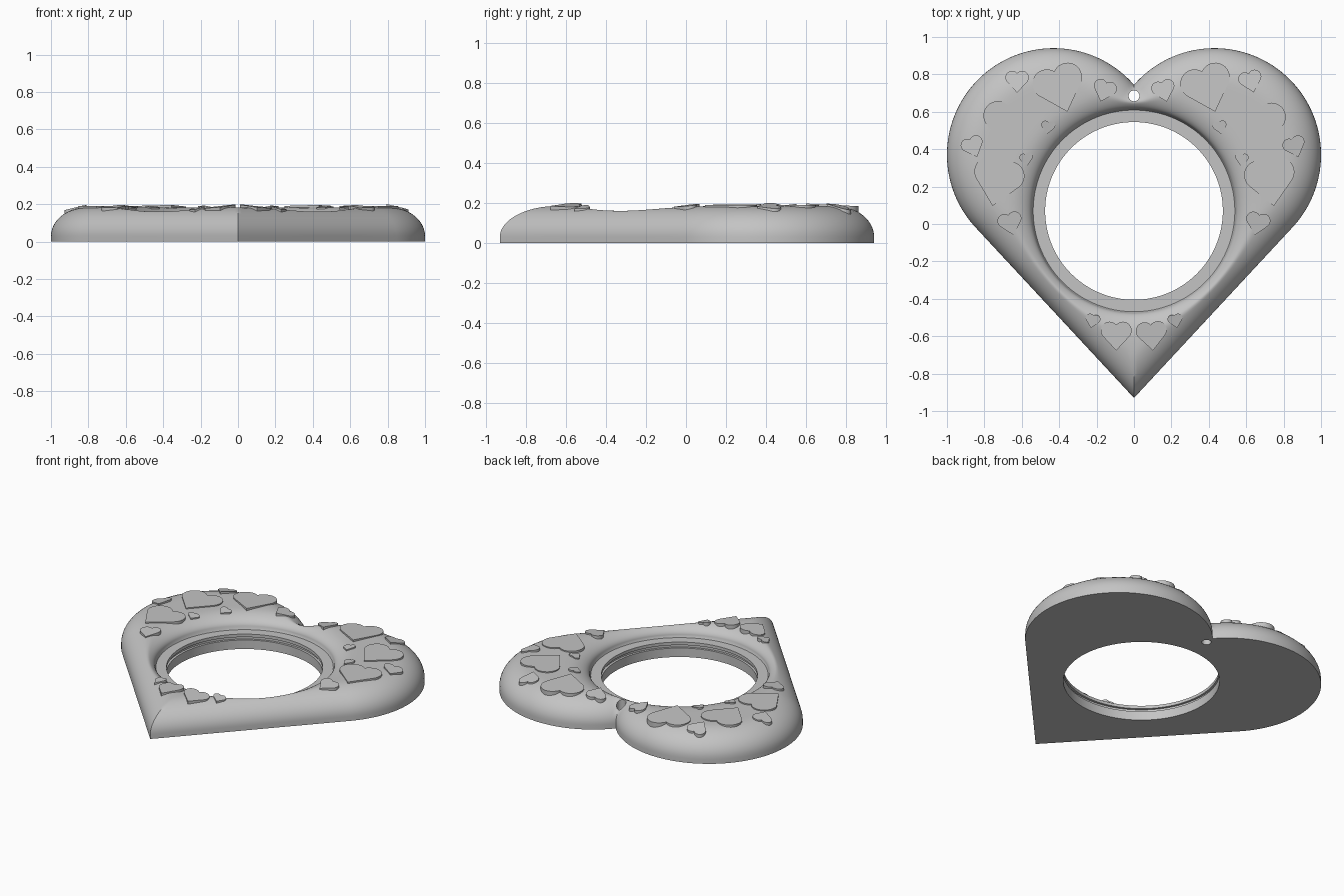
import bpy, bmesh, math
from mathutils import Vector

if "Cube" in bpy.data.objects:
    bpy.data.objects.remove(bpy.data.objects["Cube"])

# Main dimensions
LOBE = Vector((0.43, 0.37))
LOBE_R = 0.57
TIP = Vector((0, -0.93))
NOTCH = Vector((0, LOBE.y + math.sqrt(LOBE_R**2 - LOBE.x**2)))
RING = Vector((0, 0.07))
RING_R, HOLE_R = 0.545, 0.475
LEDGE_Z = 0.1

# Where the straight side meets the round lobe
to_tip = TIP - LOBE
END_ANGLE = math.atan2(to_tip.y, to_tip.x) + math.acos(LOBE_R / to_tip.length)
START_ANGLE = math.atan2(NOTCH.y - LOBE.y, -LOBE.x)
TANGENT = LOBE + LOBE_R * Vector((math.cos(END_ANGLE), math.sin(END_ANGLE)))

grey = bpy.data.materials.new("soft grey")
grey.use_nodes = True
colour = (0.55, 0.55, 0.55, 1)
grey.diffuse_color = colour
grey.node_tree.nodes["Principled BSDF"].inputs["Base Color"].default_value = colour


def heart_outline(arc_steps, line_steps):
    """Clockwise loop from notch, round one lobe, to the tip and back."""
    half = []
    for i in range(arc_steps + 1):
        a = START_ANGLE + (END_ANGLE - START_ANGLE) * i / arc_steps
        half.append(LOBE + LOBE_R * Vector((math.cos(a), math.sin(a))))
    half += [TANGENT.lerp(TIP, i / line_steps) for i in range(1, line_steps + 1)]
    return half + [Vector((-p.x, p.y)) for p in reversed(half[1:-1])]


def edge_distance(p):
    """Distance from a point inside the heart to its outline."""
    p = Vector((abs(p.x), p.y))
    v = p - LOBE
    side = (TIP - TANGENT).normalized()
    options = [(p - NOTCH).length, abs(side.cross(p - TANGENT))]
    if END_ANGLE <= math.atan2(v.y, v.x) <= START_ANGLE:
        options.append(abs(LOBE_R - v.length))
    return min(options)


def rounded(d, width):
    t = 1 - min(max(d / width, 0), 1)
    return math.sqrt(1 - t * t)


def surface(p):
    """Puffed height, falling to the outline and to the ring."""
    outer = 0.03 + 0.155 * rounded(edge_distance(p), 0.2)
    inner = 0.112 + 0.073 * rounded((p - RING).length - RING_R, 0.15)
    soft = 0.008
    h = max(soft - abs(outer - inner), 0) / soft
    return min(outer, inner) - h * h * soft / 4


def make_object(name, bm, angle):
    bmesh.ops.recalc_face_normals(bm, faces=bm.faces)
    mesh = bpy.data.meshes.new(name)
    bm.to_mesh(mesh)
    bm.free()
    mesh.materials.append(grey)
    ob = bpy.data.objects.new(name, mesh)
    bpy.context.collection.objects.link(ob)
    bpy.ops.object.select_all(action="DESELECT")
    ob.select_set(True)
    bpy.context.view_layer.objects.active = ob
    bpy.ops.object.shade_smooth_by_angle(angle=math.radians(angle))
    return ob


# Heart frame: rows of points from the outline in to the stepped round opening
outline = heart_outline(90, 40)
spokes = [(p - RING).normalized() for p in outline]
rows = [[(p.x, p.y, 0) for p in outline]]
STEPS = 28
for k in range(STEPS + 1):
    t = (1 - math.cos(math.pi * k / STEPS)) / 2
    row = []
    for p, s in zip(outline, spokes):
        q = p.lerp(RING + s * RING_R, t)
        z = 0.03 if k == 0 else surface(q)
        row.append((q.x, q.y, z))
    rows.append(row)
groove_r = HOLE_R + 0.015
for r, z in [(RING_R - 0.006, LEDGE_Z), (HOLE_R, LEDGE_Z), (HOLE_R, 0.08),
             (groove_r, 0.08), (groove_r, 0.06), (HOLE_R, 0.06), (HOLE_R, 0)]:
    rows.append([(RING.x + s.x * r, RING.y + s.y * r, z) for s in spokes])

bm = bmesh.new()
grid = [[bm.verts.new(c) for c in row] for row in rows]
n = len(outline)
for a, b in zip(grid, grid[1:] + grid[:1]):
    for i in range(n):
        j = (i + 1) % n
        bm.faces.new((a[i], a[j], b[j], b[i]))
frame = make_object("heart_frame", bm, 40)

# Hanging hole drilled below the notch
bpy.ops.mesh.primitive_cylinder_add(vertices=32, radius=0.029, depth=1,
                                    location=(0, 0.685, 0))
drill = bpy.context.object
drill.name = "hanging_hole_cutter"
drill.hide_render = True
cut = frame.modifiers.new("hanging_hole", "BOOLEAN")
cut.operation = "DIFFERENCE"
cut.solver = "EXACT"
cut.object = drill
bpy.context.view_layer.objects.active = frame
bpy.ops.object.modifier_apply(modifier=cut.name)
bpy.data.objects.remove(drill)


def raised_heart(name, x, y, width, turn):
    """Thin flat heart tilted to lie on the puffed surface."""
    c = Vector((x, y))
    h = width * 0.35
    ex, ey = Vector((h, 0)), Vector((0, h))
    gx = (surface(c + ex) - surface(c - ex)) / (2 * h)
    gy = (surface(c + ey) - surface(c - ey)) / (2 * h)
    top = surface(c) + 0.007
    a = math.radians(turn)
    bm = bmesh.new()
    loops = []
    for lift in (0, -0.04):
        ring = []
        for p in heart_outline(18, 1):
            p = p * (width / 2)
            q = Vector((p.x * math.cos(a) - p.y * math.sin(a),
                        p.x * math.sin(a) + p.y * math.cos(a)))
            z = top + gx * q.x + gy * q.y + lift
            ring.append(bm.verts.new((c.x + q.x, c.y + q.y, z)))
        loops.append(ring)
    upper, lower = loops
    bm.faces.new(upper)
    bm.faces.new(lower)
    for i in range(len(upper)):
        j = (i + 1) % len(upper)
        bm.faces.new((upper[i], upper[j], lower[j], lower[i]))
    make_object(name, bm, 30)


# Hearts in pairs: distance from middle, y, width, turn on left, turn on right
hearts = [
    (0.395, 0.72, 0.27, 18, 18),
    (0.67, 0.53, 0.27, -8, 0),
    (0.73, 0.22, 0.27, 8, -12),
    (0.625, 0.76, 0.125, 15, 0),
    (0.16, 0.71, 0.125, 15, -18),
    (0.46, 0.515, 0.075, 12, -8),
    (0.86, 0.41, 0.12, 20, 22),
    (0.575, 0.345, 0.072, -10, 10),
    (0.66, 0, 0.13, -12, 15),
    (0.095, -0.6, 0.165, 5, 0),
    (0.222, -0.52, 0.08, 12, -12),
]
for i, (x, y, width, turn_left, turn_right) in enumerate(hearts, 1):
    raised_heart(f"raised_heart_left_{i}", x, y, width, turn_left)
    raised_heart(f"raised_heart_right_{i}", -x, y, width, turn_right)
